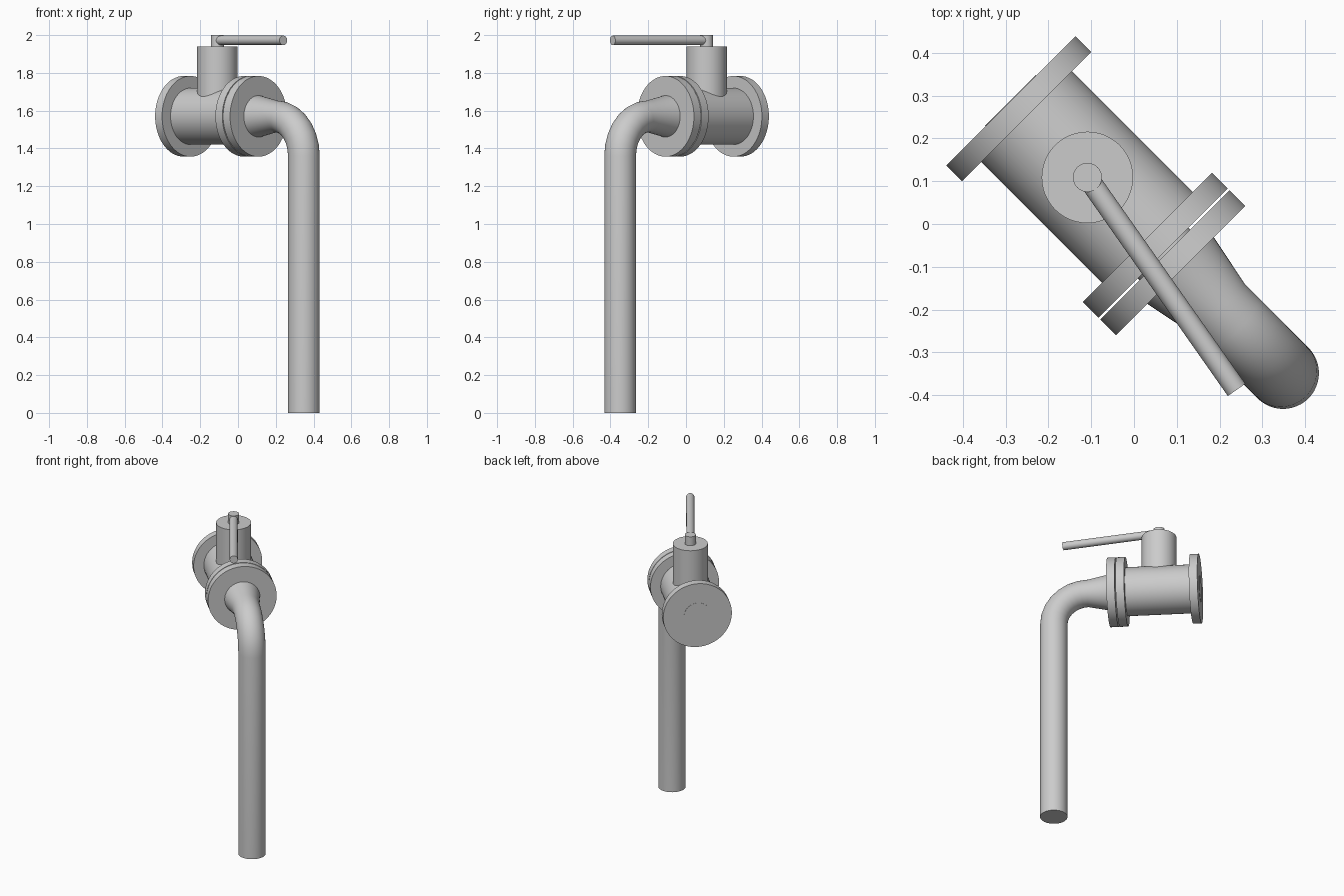
import bpy, bmesh, math
from mathutils import Vector

if "Cube" in bpy.data.objects:
    bpy.data.objects.remove(bpy.data.objects["Cube"])

AXIS_Z = 1.57          # height of the valve centreline
PIPE_R = 0.084
DIAG = Vector((1, -1, 0)).normalized()


def on_axis(s):
    """Point on the diagonal valve centreline."""
    return DIAG * s + Vector((0, 0, AXIS_Z))


def loft(name, stations, sides=48):
    """Skin circular rings given as (centre, direction, radius), capped at both ends."""
    bm = bmesh.new()
    rings = []
    for centre, direction, radius in stations:
        w = Vector(direction).normalized()
        ref = Vector((1, 1, 0)) if abs(w.dot(Vector((1, 1, 0)))) < 0.9 else Vector((0, 0, 1))
        u = (ref - w * ref.dot(w)).normalized()
        v = w.cross(u)
        ring = []
        for i in range(sides):
            a = 2 * math.pi * i / sides
            ring.append(bm.verts.new(Vector(centre) + (u * math.cos(a) + v * math.sin(a)) * radius))
        rings.append(ring)
    for a, b in zip(rings, rings[1:]):
        for i in range(sides):
            j = (i + 1) % sides
            bm.faces.new((a[i], a[j], b[j], b[i]))
    bm.faces.new(rings[0][::-1])
    bm.faces.new(rings[-1])
    bmesh.ops.recalc_face_normals(bm, faces=bm.faces)
    mesh = bpy.data.meshes.new(name)
    bm.to_mesh(mesh)
    bm.free()
    obj = bpy.data.objects.new(name, mesh)
    bpy.context.collection.objects.link(obj)
    bpy.ops.object.select_all(action='DESELECT')
    obj.select_set(True)
    bpy.context.view_layer.objects.active = obj
    bpy.ops.object.shade_smooth_by_angle(angle=math.radians(35))
    return obj


def rod(name, start, end, radius, sides=48):
    start, end = Vector(start), Vector(end)
    return loft(name, [(start, end - start, radius), (end, end - start, radius)], sides)


# Valve body and its flanges
rod("valve_body", on_axis(-0.38), on_axis(0.07), 0.15)
for name, s in (("inlet_flange", -0.407), ("outlet_flange", 0.044), ("spout_flange", 0.102)):
    rod(name, on_axis(s), on_axis(s + 0.052), 0.2135, 64)

# Inlet plug face and the neck bridging the flange gap
rod("inlet_plug", on_axis(-0.409), on_axis(-0.38), PIPE_R)
rod("flange_neck", on_axis(0.08), on_axis(0.12), PIPE_R)

# Reducer, elbow and down pipe in one continuous skin
BEND_S, BEND_R, STEPS = 0.283, 0.21, 7
stations = [(on_axis(0.15), DIAG, 0.111)]
for k in range(STEPS + 1):
    a = math.pi / 2 * k / STEPS
    p = on_axis(BEND_S + BEND_R * math.sin(a)) - Vector((0, 0, BEND_R * (1 - math.cos(a))))
    stations.append((p, DIAG * math.cos(a) - Vector((0, 0, math.sin(a))), PIPE_R))
foot = stations[-1][0].copy()
foot.z = 0
stations.append((foot, (0, 0, -1), PIPE_R))
loft("spout_pipe", stations)

# Bonnet, stem and lever handle
bx, by = -0.109, 0.109
rod("bonnet", (bx, by, AXIS_Z), (bx, by, 1.94), 0.107)
rod("stem", (bx, by, 1.92), (bx, by, 2.0), 0.034, 32)
rod("lever_handle", (bx, by, 1.972), (0.24, -0.388, 1.972), 0.025, 32)
